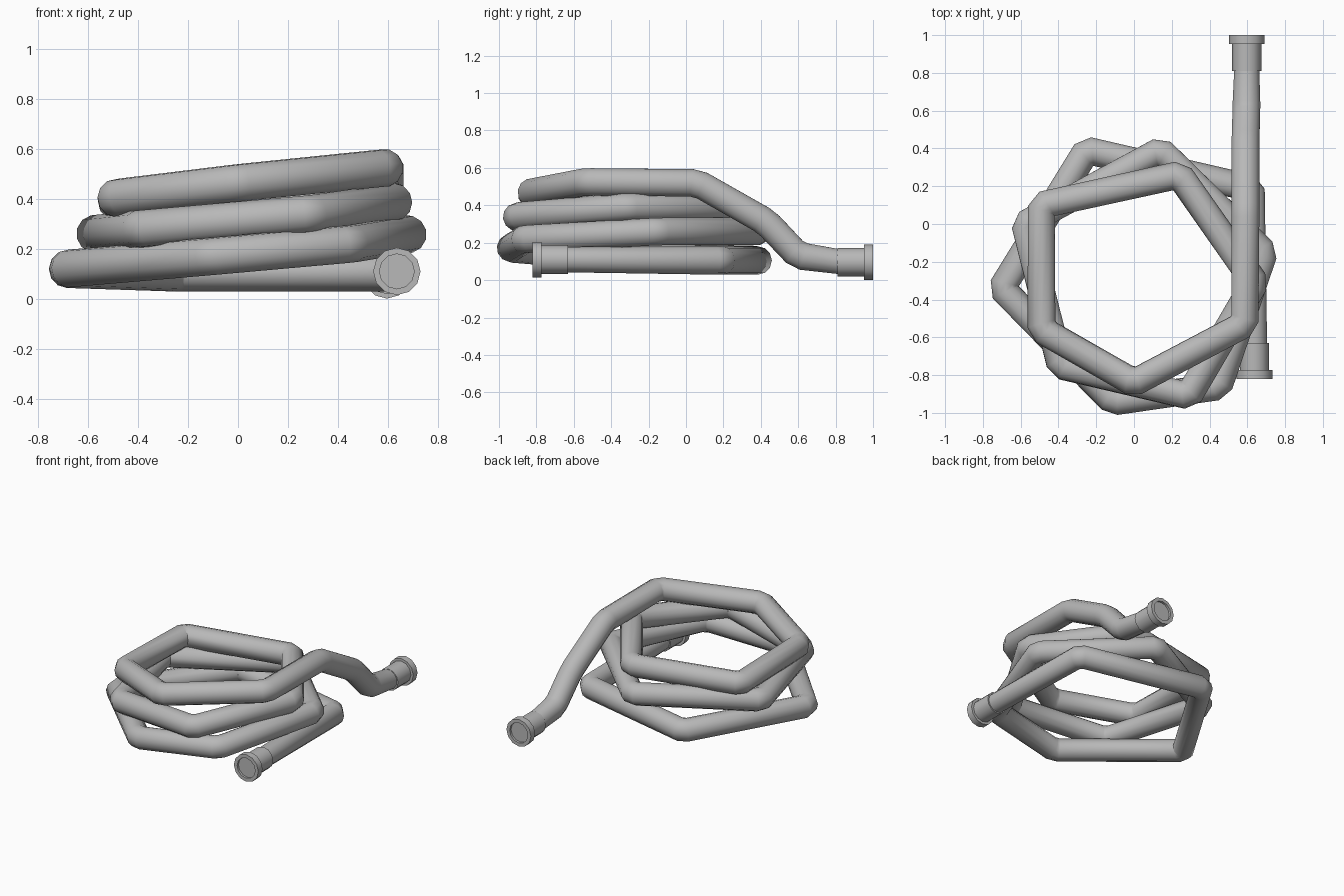
import bpy, bmesh, math
from mathutils import Vector, Matrix

cube = bpy.data.objects.get("Cube")
if cube:
    bpy.data.objects.remove(cube, do_unlink=True)

grey = bpy.data.materials.new("hose_grey")
grey.use_nodes = True
COLOUR = (0.48, 0.48, 0.48, 1)
grey.diffuse_color = COLOUR
grey.node_tree.nodes["Principled BSDF"].inputs["Base Color"].default_value = COLOUR

SIDES = 12
HOSE_R = 0.076


def finish(obj, angle):
    obj.data.materials.clear()
    obj.data.materials.append(grey)
    bpy.ops.object.select_all(action='DESELECT')
    obj.select_set(True)
    bpy.context.view_layer.objects.active = obj
    bpy.ops.object.shade_smooth_by_angle(angle=math.radians(angle))


def chamfered(corners, cut):
    """Replace each inner corner by two points, so that bends are short facets."""
    path = [corners[0]]
    for before, here, after in zip(corners, corners[1:], corners[2:]):
        path.append(here + (before - here).normalized() * cut)
        path.append(here + (after - here).normalized() * cut)
    return path + [corners[-1]]


def sweep(name, path, radii):
    """Sweep a round section along a path, mitred at each bend."""
    bm = bmesh.new()
    rings = []
    last = (path[1] - path[0]).normalized()
    side = last.cross(Vector((0, 0, 1))).normalized()
    for i, p in enumerate(path):
        into = (p - path[i - 1]).normalized() if i else last
        out = (path[i + 1] - p).normalized() if i < len(path) - 1 else into
        tangent = (into + out).normalized()
        side = (last.rotation_difference(tangent) @ side).normalized()
        last = tangent
        up = tangent.cross(side)
        rings.append([bm.verts.new(p + radii[i] * (math.cos(a) * side + math.sin(a) * up))
                      for a in (math.tau * k / SIDES for k in range(SIDES))])
    for a, b in zip(rings, rings[1:]):
        for k in range(SIDES):
            n = (k + 1) % SIDES
            bm.faces.new((a[k], a[n], b[n], b[k]))
    bm.faces.new(rings[0])
    bm.faces.new(rings[-1])
    bmesh.ops.recalc_face_normals(bm, faces=bm.faces)
    mesh = bpy.data.meshes.new(name)
    bm.to_mesh(mesh)
    bm.free()
    obj = bpy.data.objects.new(name, mesh)
    bpy.context.collection.objects.link(obj)
    finish(obj, 60)


def coupling(name, location, direction):
    """Lathe a sleeve with an end flange and a shallow recess, opening along +-y."""
    profile = [(0.19, 0), (0.19, 0.077), (0.047, 0.077), (0.047, 0.095),
               (0, 0.095), (0, 0.07), (0.015, 0.07), (0.015, 0)]
    bm = bmesh.new()
    verts = [bm.verts.new((r, -depth * direction, 0)) for depth, r in profile]
    edges = [bm.edges.new(pair) for pair in zip(verts, verts[1:])]
    bmesh.ops.spin(bm, geom=verts + edges, axis=(0, 1, 0), cent=(0, 0, 0),
                   angle=math.tau, steps=SIDES)
    bmesh.ops.remove_doubles(bm, verts=bm.verts, dist=0.0005)
    bmesh.ops.recalc_face_normals(bm, faces=bm.faces)
    bm.transform(Matrix.Translation(location))
    mesh = bpy.data.meshes.new(name)
    bm.to_mesh(mesh)
    bm.free()
    obj = bpy.data.objects.new(name, mesh)
    bpy.context.collection.objects.link(obj)
    finish(obj, 40)


# Corners of the coiled hose, from the lower free end up to the upper one
corners = [Vector(c) for c in (
    (0.637, -0.66, 0.11), (0.62, 0.19, 0.105), (-0.25, 0.39, 0.105),
    (-0.70, -0.34, 0.12), (-0.11, -0.94, 0.17), (0.45, -0.86, 0.22),
    (0.69, -0.15, 0.26), (0.14, 0.39, 0.26), (-0.58, 0.0, 0.26),
    (-0.39, -0.75, 0.28), (0.29, -0.91, 0.34), (0.64, -0.31, 0.39),
    (0.24, 0.26, 0.385), (-0.49, 0.1, 0.39), (-0.49, -0.56, 0.405),
    (0.0, -0.84, 0.465), (0.588, -0.53, 0.525), (0.59, 0.06, 0.52),
    (0.59, 0.43, 0.31), (0.595, 0.60, 0.13), (0.597, 0.83, 0.097))]
path = chamfered(corners, 0.03)
radii = [HOSE_R] * len(path)
radii[0] = radii[-1] = 0.068
sweep("coiled_hose", path, radii)

# End couplings
coupling("lower_coupling", Vector((0.637, -0.82, 0.11)), -1)
coupling("upper_coupling", Vector((0.597, 1.0, 0.096)), 1)
